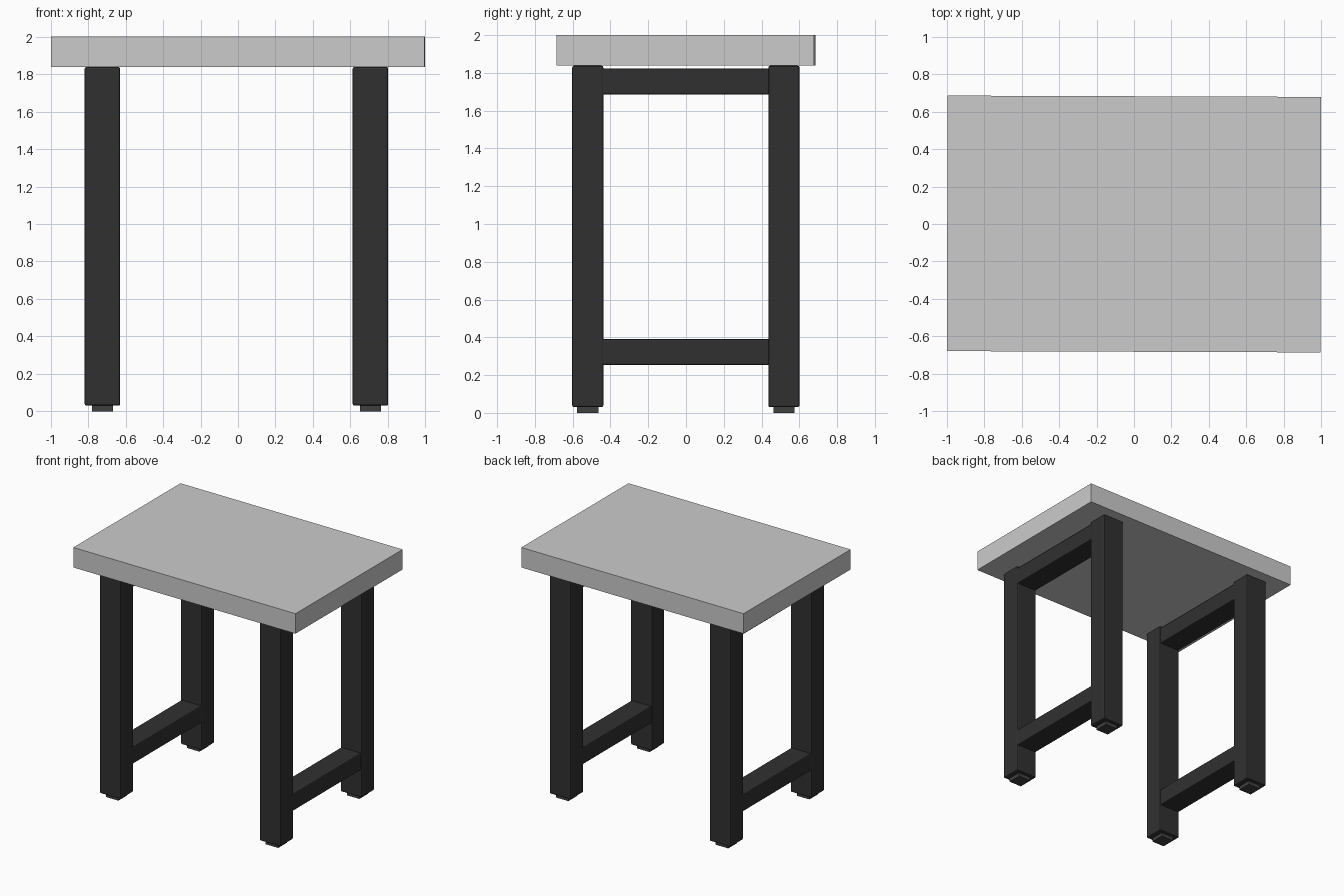
import bpy
import math

if "Cube" in bpy.data.objects:
    bpy.data.objects.remove(bpy.data.objects["Cube"])


def material(name, value):
    mat = bpy.data.materials.new(name)
    mat.diffuse_color = (value, value, value, 1)
    mat.use_nodes = True
    mat.node_tree.nodes["Principled BSDF"].inputs["Base Color"].default_value = mat.diffuse_color
    return mat


def box(name, lo, hi, mat=None, bevel=0.0):
    """Box between two corners, optionally with rounded edges."""
    bpy.ops.mesh.primitive_cube_add(
        size=1, location=[(a + b) / 2 for a, b in zip(lo, hi)])
    ob = bpy.context.object
    ob.name = name
    ob.scale = [b - a for a, b in zip(lo, hi)]
    bpy.ops.object.transform_apply(location=False, rotation=False, scale=True)
    if mat:
        ob.data.materials.append(mat)
    if bevel:
        mod = ob.modifiers.new("rounded_edges", 'BEVEL')
        mod.width = bevel
        mod.segments = 2
    return ob


frame_black = material("frame_black", 0.03)
foot_black = material("foot_black", 0.05)

# Slab, turned very slightly on its frame
top = box("table_top", (-0.997, -0.682, 1.838), (0.997, 0.682, 2.0))
top.rotation_euler.z = math.radians(-0.2)

LEG_X, LEG_Y = 0.095, 0.0825   # leg half sizes
FOOT = 0.056                   # foot half size
RAIL_X = 0.09                  # rail half width

for side, x in (("left", -0.724), ("right", 0.707)):
    # Legs and levelling feet
    for end, y in (("front", -0.52), ("back", 0.518)):
        box(f"{end}_{side}_leg", (x - LEG_X, y - LEG_Y, 0.03),
            (x + LEG_X, y + LEG_Y, 1.838), frame_black, 0.01)
        box(f"{end}_{side}_foot", (x - FOOT, y - FOOT, 0.0),
            (x + FOOT, y + FOOT, 0.05), foot_black)
    # Cross rails joining front and back legs
    for level, z0, z1 in (("lower", 0.253, 0.39), ("upper", 1.685, 1.822)):
        box(f"{level}_{side}_rail", (x - RAIL_X, -0.448, z0),
            (x + RAIL_X, 0.448, z1), frame_black, 0.008)
